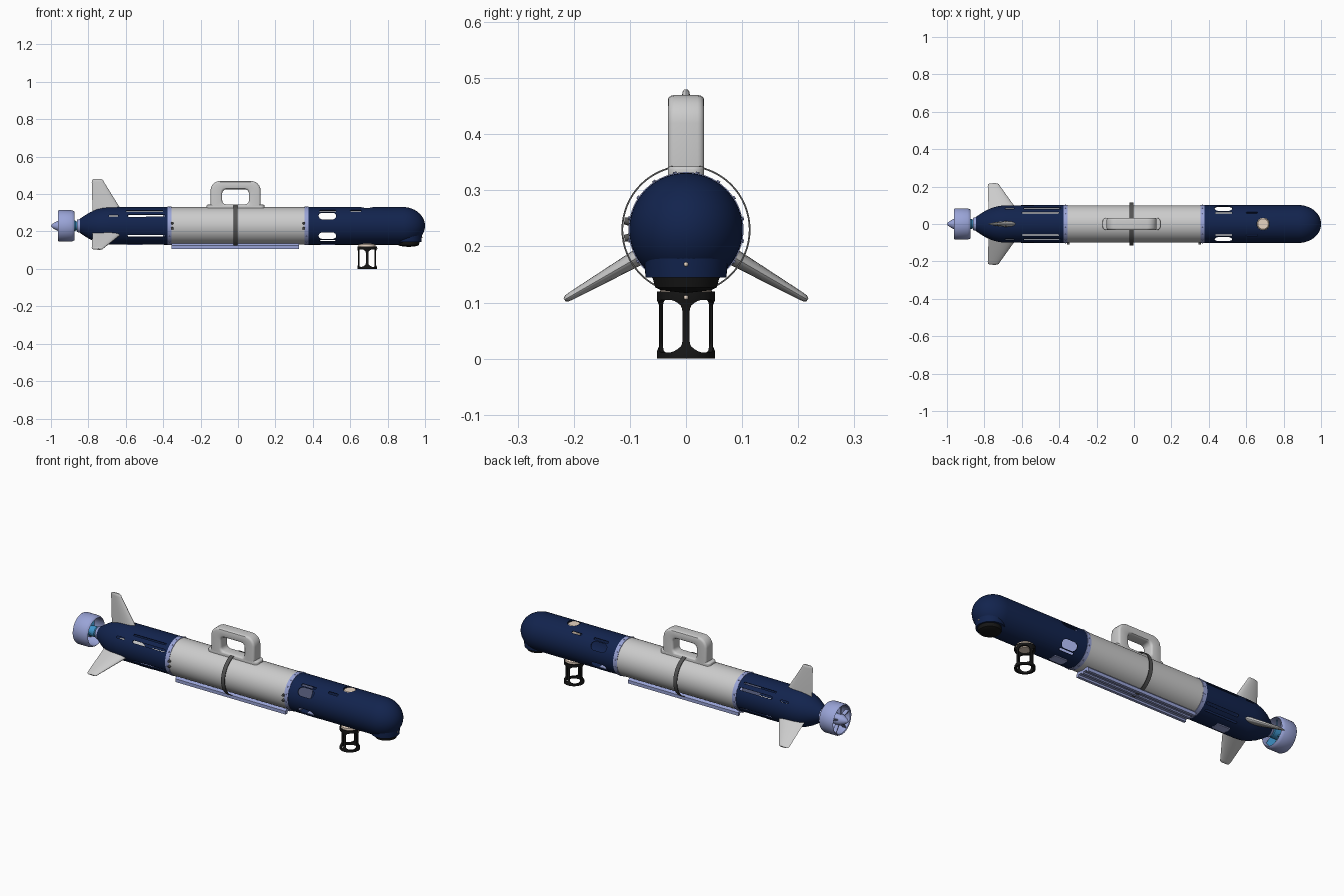
import bpy, bmesh
from math import sin, cos, pi, radians, sqrt
from mathutils import Matrix, Vector

if "Cube" in bpy.data.objects:
    bpy.data.objects.remove(bpy.data.objects["Cube"])

AXIS = 0.23          # height of the hull centre line
R = 0.101            # hull radius


def material(name, rgb):
    m = bpy.data.materials.new(name)
    m.diffuse_color = (*rgb, 1)
    m.use_nodes = True
    m.node_tree.nodes["Principled BSDF"].inputs["Base Color"].default_value = m.diffuse_color
    return m


NAVY = material("navy", (0.006, 0.017, 0.075))
LAVENDER = material("lavender", (0.32, 0.37, 0.68))
BLACK = material("black", (0.008, 0.008, 0.008))
DARK = material("dark_grey", (0.09, 0.09, 0.09))
CREAM = material("cream", (0.8, 0.66, 0.54))
BLUE = material("bright_blue", (0.05, 0.3, 0.6))


def radial(deg, x=0.0):
    """Local z points outward from the hull centre line, 0 = straight up."""
    return Matrix.Translation((x, 0, AXIS)) @ Matrix.Rotation(radians(deg), 4, 'X')


def finish(name, bm, mat=None, cutter=None, bevel=0):
    bmesh.ops.recalc_face_normals(bm, faces=bm.faces)
    me = bpy.data.meshes.new(name)
    bm.to_mesh(me)
    bm.free()
    ob = bpy.data.objects.new(name, me)
    bpy.context.collection.objects.link(ob)
    if mat:
        me.materials.append(mat)
    bpy.ops.object.select_all(action='DESELECT')
    ob.select_set(True)
    bpy.context.view_layer.objects.active = ob
    if bevel:
        b = ob.modifiers.new("bevel", 'BEVEL')
        b.width, b.segments, b.limit_method = bevel, 3, 'ANGLE'
        b.angle_limit = radians(35)
        bpy.ops.object.modifier_apply(modifier="bevel")
    if cutter:
        b = ob.modifiers.new("cut", 'BOOLEAN')
        b.operation, b.solver, b.object = 'DIFFERENCE', 'EXACT', cutter
        bpy.ops.object.modifier_apply(modifier="cut")
        bpy.data.objects.remove(cutter)
    bpy.ops.object.shade_smooth_by_angle(angle=radians(32))
    return ob


def skin(bm, rings, closed=False, caps=False):
    """Join rings of vertices (a ring of one vertex is a pole)."""
    pairs = list(zip(rings, rings[1:])) + ([(rings[-1], rings[0])] if closed else [])
    for a, b in pairs:
        n = max(len(a), len(b))
        if n == 1:                       # two poles need no face
            continue
        for i in range(n):
            j = (i + 1) % n
            f = [a[i], a[j]] if len(a) > 1 else [a[0]]
            f += [b[j], b[i]] if len(b) > 1 else [b[0]]
            bm.faces.new(f)
    if caps:
        bm.faces.new(rings[0])
        bm.faces.new(rings[-1])


def lathe(name, prof, mat=None, axis='X', loc=(0, 0, AXIS), n=64, closed=False, cutter=None):
    """Spin (position along axis, radius) points about the X or Z axis."""
    bm, rings, loc = bmesh.new(), [], Vector(loc)
    for t, r in prof:
        ring = []
        for k in range(n if r > 1e-6 else 1):
            c, s = r * cos(2 * pi * k / n), r * sin(2 * pi * k / n)
            ring.append(bm.verts.new(loc + Vector((t, c, s) if axis == 'X' else (c, s, t))))
        rings.append(ring)
    skin(bm, rings, closed)
    return finish(name, bm, mat, cutter)


def rrect(w, h, r, cx=0, cy=0, seg=6):
    r = min(r, w / 2 - 1e-4, h / 2 - 1e-4)
    pts = []
    for q, (sx, sy) in enumerate(((1, 1), (-1, 1), (-1, -1), (1, -1))):
        for k in range(seg + 1):
            a = (q + k / seg) * pi / 2
            pts.append((cx + sx * (w / 2 - r) + r * cos(a), cy + sy * (h / 2 - r) + r * sin(a)))
    return pts


def prism(bm, outline, z0, z1, M=Matrix()):
    rings = [[bm.verts.new(M @ Vector((x, y, z))) for x, y in outline] for z in (z0, z1)]
    skin(bm, rings, caps=True)


def cutter_of(slots):
    """slots: (x, length, width, angles)"""
    bm = bmesh.new()
    for x, length, width, angles in slots:
        for a in angles:
            prism(bm, rrect(length, width, 0.04), 0.075, 0.13, radial(a, x))
    ob = finish("cutter", bm)
    ob.hide_render = True
    return ob


# Main hull and handle
lathe("main_hull", [(-0.365, 0), (-0.365, 0.1), (0.365, 0.1), (0.365, 0)])
XZ = Matrix.Rotation(pi / 2, 4, 'X')
bm = bmesh.new()
outer = rrect(0.267, 0.2, 0.05, -0.013, 0.37)
inner = rrect(0.143, 0.08, 0.022, -0.013, 0.385)
skin(bm, [[bm.verts.new(XZ @ Vector((x, z, d))) for x, z in loop]
          for loop, d in ((outer, -0.0325), (outer, 0.0325), (inner, 0.0325), (inner, -0.0325))], closed=True)
finish("carry_handle", bm, bevel=0.012)
bm = bmesh.new()
prism(bm, rrect(0.31, 0.065, 0.02, -0.013), 0.31, 0.343)
finish("handle_base", bm, bevel=0.006)

# Strap around the middle
lathe("strap", [(-0.024, 0.115), (-0.002, 0.115), (-0.002, 0.112), (-0.024, 0.112)], DARK, closed=True)

# Collars with screws, and side connectors
for side, word in ((-1, "rear"), (1, "front")):
    lathe(word + "_collar", [(side * x, r) for x, r in
          ((0.355, 0), (0.355, 0.1025), (0.378, 0.1025), (0.378, 0.094), (0.4, 0.09), (0.4, 0))], LAVENDER)
    bm = bmesh.new()
    for k in range(16):
        bmesh.ops.create_cone(bm, cap_ends=True, segments=10, radius1=0.004, radius2=0.003, depth=0.006,
                              matrix=radial(k * 22.5 + 11, side * 0.366) @ Matrix.Translation((0, 0, 0.102)))
    finish(word + "_collar_screws", bm, LAVENDER)
    bm = bmesh.new()
    for a in (82, 98):
        bmesh.ops.create_cone(bm, cap_ends=True, segments=16, radius1=0.008, radius2=0.006, depth=0.014,
                              matrix=radial(a, side * 0.352) @ Matrix.Translation((0, 0, 0.104)))
    finish(word + "_connectors", bm, DARK)

# Keel rail under the hull
bm = bmesh.new()
half = [(0.03, 0.14), (0.045, 0.125), (0.045, 0.107), (0.03, 0.107), (0.03, 0.118), (0.007, 0.118), (0.007, 0.11)]
ALONG_X = Matrix(((0, 0, 1, 0), (1, 0, 0, 0), (0, 1, 0, 0), (0, 0, 0, 1)))
prism(bm, half + [(-y, z) for y, z in reversed(half)], -0.355, 0.325, ALONG_X)
finish("keel_rail", bm, LAVENDER)

# Nose shell: hollow, with windows and slots
def dome(a, r):
    return [(0.88 + a * sin(k * pi / 28), r * cos(k * pi / 28) if k < 14 else 0) for k in range(15)]


sides = (57, -57, 123, -123)
cut = cutter_of([(0.478, 0.095, 0.046, sides), (0.48, 0.09, 0.012, (37, -37, 143, -143)),
                 (0.63, 0.06, 0.012, (37, -37)), (0.69, 0.066, 0.066, (0,))])
lathe("nose_shell", [(0.378, R)] + dome(0.12, R) + dome(0.115, R - 0.005)[::-1] + [(0.378, R - 0.005)],
      NAVY, closed=True, cutter=cut)

# Chin housing, sensor below it and small lens
lathe("chin_housing", [(0.145, 0), (0.145, 0.072), (0.19, 0.076), (0.24, 0.076), (0.24, 0)],
      NAVY, 'Z', (0.908, 0, 0), 48)
lathe("chin_sensor", [(0.117, 0), (0.122, 0.045), (0.127, 0.055), (0.146, 0.06), (0.15, 0)],
      BLACK, 'Z', (0.912, 0, 0), 48)
bm = bmesh.new()
for x, z in ((0.982, 0.168), (0.742, 0.109)):
    bmesh.ops.create_uvsphere(bm, u_segments=12, v_segments=8, radius=0.004, matrix=Matrix.Translation((x, 0, z)))
finish("lens_dots", bm, CREAM)

# Sensor column and its guard cage
lathe("sensor_column", [(0.105, 0), (0.105, 0.03), (0.12, 0.046), (0.13, 0.045), (0.139, 0.034), (0.14, 0.032),
                        (0.322, 0.032), (0.326, 0.028), (0.326, 0)], CREAM, 'Z', (0.69, 0, 0), 40)
bm = bmesh.new()
for k in range(4):
    M = Matrix.Translation((0.69, 0, 0.058)) @ Matrix.Rotation(radians(45 + 90 * k), 4, 'Z') @ XZ
    prism(bm, rrect(0.058, 0.094, 0.02), 0.0315, 0.1, M)
cut = finish("cage_cutter", bm)
cut.hide_render = True
lathe("guard_cage", [(0, 0.052), (0.013, 0.052), (0.022, 0.048), (0.095, 0.048), (0.105, 0.052), (0.12, 0.052),
                     (0.12, 0.041), (0, 0.041)], BLACK, 'Z', (0.69, 0, 0), 48, closed=True, cutter=cut)

# Tail shell: hollow, tapered, with long slots
taper = [(-0.378, R), (-0.68, 0.1), (-0.72, 0.097), (-0.755, 0.088), (-0.79, 0.073), (-0.82, 0.055), (-0.845, 0.038)]
cut = cutter_of([(-0.49, 0.2, 0.014, sides), (-0.5, 0.2, 0.009, (37, -37, 143, -143)), (-0.665, 0.05, 0.01, sides)])
lathe("tail_shell", taper + [(x, r - 0.005) for x, r in reversed(taper)], NAVY, closed=True, cutter=cut)

# Bottom access plates
for x, word in ((0.48, "front"), (-0.55, "rear")):
    bm = bmesh.new()
    prism(bm, rrect(0.08, 0.05, 0.006), 0.09, 0.103, radial(180, x))
    finish(word + "_access_plate", bm, LAVENDER)

# Three tail fins
def fin(name, deg):
    bm, rings, M = bmesh.new(), [], radial(deg)
    for r, tail, lead, t in ((0.06, -0.777, -0.61, 0.032), (0.095, -0.778, -0.63, 0.029), (0.235, -0.782, -0.717, 0.014),
                             (0.245, -0.781, -0.722, 0.012), (0.25, -0.774, -0.73, 0.006)):
        ring = []
        for k in range(24):
            a = 2 * pi * k / 24
            u = (1 - cos(a)) / 2              # 0 at the leading edge
            h = t * 1.3 * (sqrt(u) * (1 - u) + 0.06 * u * (1 - u ** 6)) * (1 if a < pi else -1)
            if k in (0, 12):
                h = 0
            ring.append(bm.verts.new(M @ Vector((lead + (tail - lead) * u, h, r))))
        rings.append(ring)
    skin(bm, rings, caps=True)
    finish(name, bm)


for name, deg in (("top_fin", 0), ("left_fin", 120), ("right_fin", -120)):
    fin(name, deg)

# Thruster: duct, hub, struts and propeller
lathe("thruster_duct", [(-0.963, 0.08), (-0.955, 0.084), (-0.89, 0.084), (-0.876, 0.078), (-0.873, 0.074),
                        (-0.885, 0.072), (-0.96, 0.075)], LAVENDER, closed=True)
lathe("thruster_cone", [(-1, 0), (-0.996, 0.007), (-0.985, 0.016), (-0.962, 0.028), (-0.945, 0.031),
                        (-0.93, 0.031), (-0.93, 0)], LAVENDER, n=32)
lathe("thruster_motor", [(-0.93, 0), (-0.93, 0.028), (-0.87, 0.028), (-0.865, 0.024), (-0.83, 0.024), (-0.83, 0)], BLUE, n=32)
lathe("thruster_mount", [(-0.86, 0), (-0.86, 0.033), (-0.84, 0.038), (-0.83, 0.038), (-0.83, 0)], LAVENDER, n=32)


def blades(name, mat, count, x, chord, thick, twist):
    bm = bmesh.new()
    for k in range(count):
        M = radial(360 / count * k, x) @ Matrix.Translation((0, 0, 0.0475)) @ Matrix.Rotation(radians(twist), 4, 'Z')
        bmesh.ops.create_cube(bm, size=1, matrix=M @ Matrix.Diagonal((chord, thick, 0.053, 1)))
    finish(name, bm, mat)


blades("thruster_struts", LAVENDER, 5, -0.945, 0.022, 0.006, 0)
blades("propeller_blades", BLUE, 3, -0.905, 0.034, 0.004, 50)
